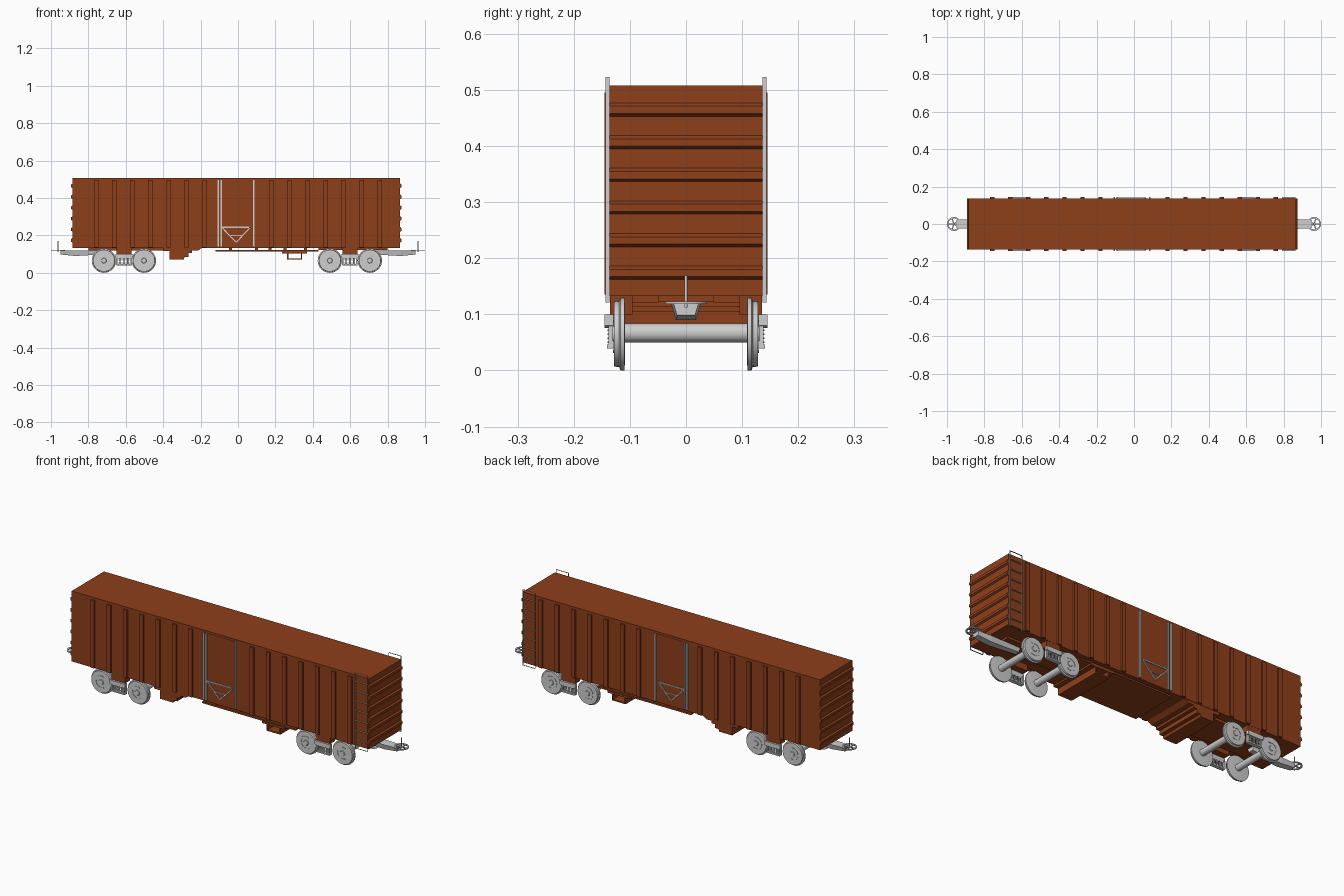
import bpy, bmesh, math
from mathutils import Vector, Matrix

if "Cube" in bpy.data.objects:
    bpy.data.objects.remove(bpy.data.objects["Cube"])


def material(name, rgb):
    m = bpy.data.materials.new(name)
    m.diffuse_color = (*rgb, 1)
    m.use_nodes = True
    m.node_tree.nodes["Principled BSDF"].inputs["Base Color"].default_value = m.diffuse_color
    return m


BROWN = material("rust brown paint", (0.27, 0.050, 0.011))
GREY = material("light grey metal", (0.62, 0.62, 0.62))


def box(bm, x0, x1, y0, y1, z0, z1):
    m = Matrix.Translation(((x0 + x1) / 2, (y0 + y1) / 2, (z0 + z1) / 2))
    m = m @ Matrix.Diagonal((abs(x1 - x0), abs(y1 - y0), abs(z1 - z0), 1))
    bmesh.ops.create_cube(bm, size=1, matrix=m)


def bar(bm, p, q, w, h):
    """Flat bar from p to q; w across, h along the third direction."""
    p, q = Vector(p), Vector(q)
    d = q - p
    m = Matrix.Translation((p + q) / 2) @ d.to_track_quat('X', 'Z').to_matrix().to_4x4()
    bmesh.ops.create_cube(bm, size=1, matrix=m @ Matrix.Diagonal((d.length, w, h, 1)))


def rod(bm, p, q, r, seg=6):
    p, q = Vector(p), Vector(q)
    d = q - p
    m = Matrix.Translation((p + q) / 2) @ d.to_track_quat('Z', 'Y').to_matrix().to_4x4()
    bmesh.ops.create_cone(bm, cap_ends=True, segments=seg, radius1=r, radius2=r,
                          depth=d.length, matrix=m)


def quad(bm, *pts):
    bm.faces.new([bm.verts.new(p) for p in pts])


def prism(bm, profile, y0, y1):
    """Extrude an (x, z) outline along y."""
    a = [bm.verts.new((x, y0, z)) for x, z in profile]
    b = [bm.verts.new((x, y1, z)) for x, z in profile]
    n = len(profile)
    bm.faces.new(a)
    bm.faces.new(b[::-1])
    for i in range(n):
        bm.faces.new((a[i], b[i], b[(i + 1) % n], a[(i + 1) % n]))


def lathe(bm, profile, cx, cz, seg=32):
    """Revolve an (r, y) outline about the y direction; both ends get capped."""
    rings = []
    for r, y in profile:
        rings.append([bm.verts.new((cx + r * math.cos(math.tau * i / seg), y,
                                    cz + r * math.sin(math.tau * i / seg))) for i in range(seg)])
    for a, b in zip(rings, rings[1:]):
        for i in range(seg):
            j = (i + 1) % seg
            bm.faces.new((a[i], a[j], b[j], b[i]))
    bm.faces.new(rings[0])
    bm.faces.new(rings[-1][::-1])


def finish(bm, name, mat, smooth=False):
    bmesh.ops.recalc_face_normals(bm, faces=bm.faces[:])
    me = bpy.data.meshes.new(name)
    bm.to_mesh(me)
    bm.free()
    me.materials.append(mat)
    ob = bpy.data.objects.new(name, me)
    bpy.context.collection.objects.link(ob)
    if smooth:
        bpy.ops.object.select_all(action='DESELECT')
        bpy.context.view_layer.objects.active = ob
        ob.select_set(True)
        bpy.ops.object.shade_smooth_by_angle(angle=math.radians(35))
    return ob


X0, X1, W, ZB, ZT = -0.885, 0.867, 0.136, 0.133, 0.508

# Body shell
bm = bmesh.new()
box(bm, X0, X1, -W, W, ZB, ZT)
finish(bm, "body", BROWN)

# Vertical side ribs
bm = bmesh.new()
for s in (-1, 1):
    for i in range(7):
        for sx in (-1, 1):
            x = sx * (0.18 + 0.0963 * i)
            box(bm, x - 0.011, x + 0.011, s * 0.13, s * 0.145, 0.135, 0.495)
finish(bm, "side_ribs", BROWN)

# Horizontal end ribs with sloped tops
bm = bmesh.new()
for x, s in ((X0, -1), (X1, 1)):
    for i in range(6):
        z = 0.465 - 0.0582 * i
        prism(bm, [(x - s * 0.003, z + 0.012), (x, z + 0.012), (x + s * 0.008, z + 0.006),
                   (x + s * 0.008, z - 0.007), (x, z - 0.012), (x - s * 0.003, z - 0.012)], -W, W)
finish(bm, "end_ribs", BROWN)

# Doors, with flat posts and lower bracing
for s, side in ((-1, "front"), (1, "back")):
    bm = bmesh.new()
    box(bm, -0.107, 0.085, s * 0.13, s * 0.1375, 0.137, 0.497)
    finish(bm, side + "_door", BROWN)
    bm = bmesh.new()
    for x in (-0.105, -0.089, 0.083):
        box(bm, x - 0.004, x + 0.004, s * 0.136, s * 0.144, 0.14, 0.495)
    y = s * 0.140
    box(bm, -0.085, 0.06, s * 0.136, s * 0.143, 0.240, 0.247)
    for x in (-0.082, 0.062):
        bar(bm, (x, y, 0.238), (-0.01, y, 0.163), 0.006, 0.006)
    box(bm, -0.05, 0.03, s * 0.136, s * 0.143, 0.196, 0.201)
    finish(bm, side + "_door_rods", GREY)

    # Ladder of thin strips at the right end, over the roof and down to a step
    bm = bmesh.new()
    ya, yb, a, b = s * 0.1365, s * 0.1435, 0.79, 0.863
    for x in (a, b):
        quad(bm, (x, ya, 0.121), (x, yb, 0.121), (x, yb, 0.523), (x, ya, 0.523))
    for z in [0.121, 0.523] + [0.165 + 0.052 * i for i in range(7)]:
        quad(bm, (a, ya, z), (b, ya, z), (b, yb, z), (a, yb, z))
    finish(bm, side + "_ladder", GREY)

# Underframe: sills, stepped box, floor pan and U-shaped carrier
bm = bmesh.new()
box(bm, -0.80, -0.22, -0.09, 0.09, 0.12, 0.136)
box(bm, 0.43, 0.80, -0.05, 0.05, 0.122, 0.136)
finish(bm, "centre_sill", BROWN)
bm = bmesh.new()
prism(bm, [(-0.40, 0.135), (-0.40, 0.117), (-0.365, 0.117), (-0.365, 0.072), (-0.29, 0.072),
           (-0.285, 0.085), (-0.265, 0.085), (-0.265, 0.105), (-0.245, 0.105), (-0.245, 0.118),
           (-0.215, 0.118), (-0.19, 0.135)], -0.134, 0.134)
finish(bm, "stepped_box", BROWN)
bm = bmesh.new()
box(bm, -0.12, 0.43, -0.13, 0.13, 0.113, 0.122)
for x in (-0.04, 0.10, 0.17, 0.25, 0.36):
    box(bm, x - 0.008, x + 0.008, -0.12, 0.12, 0.12, 0.135)
finish(bm, "floor_pan", BROWN)
bm = bmesh.new()
box(bm, 0.262, 0.343, -0.134, 0.134, 0.070, 0.077)
box(bm, 0.262, 0.269, -0.134, 0.134, 0.075, 0.115)
box(bm, 0.336, 0.343, -0.134, 0.134, 0.075, 0.115)
box(bm, 0.235, 0.37, -0.134, 0.134, 0.104, 0.115)
finish(bm, "hanging_carrier", BROWN)

# Bogies
WHEEL = [(0.055, 0.109), (0.065, 0.110), (0.065, 0.117), (0.059, 0.119), (0.058, 0.128),
         (0.014, 0.128), (0.012, 0.131)]
for cx, tag in ((-0.61, "left"), (0.598, "right")):
    bm = bmesh.new()
    for dx in (-0.107, 0.107):
        x = cx + dx
        lathe(bm, [(0.017, -0.112), (0.017, 0.112)], x, 0.067, 20)
        for s in (-1, 1):
            lathe(bm, [(r, s * y) for r, y in WHEEL], x, 0.065)
            # raised C-shaped rim on the wheel face
            arc = [[(x + r * math.cos(t), 0.065 + r * math.sin(t)) for r in (0.028, 0.034)]
                   for t in [math.radians(60 + 24 * k) for k in range(11)]]
            prism(bm, [p[0] for p in arc] + [p[1] for p in arc[::-1]], s * 0.127, s * 0.130)
    finish(bm, tag + "_wheelsets", GREY, True)

    bm = bmesh.new()
    for s in (-1, 1):
        # side frame: top beam, columns, spring plank
        prism(bm, [(cx - 0.045, 0.10), (cx + 0.045, 0.10), (cx + 0.045, 0.080), (cx + 0.03, 0.076),
                   (cx - 0.03, 0.076), (cx - 0.045, 0.080)], s * 0.129, s * 0.145)
        box(bm, cx - 0.040, cx + 0.040, s * 0.122, s * 0.141, 0.039, 0.046)
        for dx in (-0.038, 0.038):
            box(bm, cx + dx - 0.004, cx + dx + 0.004, s * 0.124, s * 0.138, 0.042, 0.085)
    finish(bm, tag + "_side_frames", GREY)

    # brown bearers tying the bogie to the floor
    bm = bmesh.new()
    for s in (-1, 1):
        box(bm, cx - 0.04, cx + 0.04, s * 0.095, s * 0.135, 0.10, 0.134)
    finish(bm, tag + "_bearers", BROWN)

    bm = bmesh.new()
    for s in (-1, 1):
        for dx in (-0.021, 0, 0.021):
            x, y = cx + dx, s * 0.132
            rod(bm, (x, y, 0.044), (x, y, 0.078), 0.0035, 8)
            for k in range(4):
                rod(bm, (x, y, 0.049 + 0.007 * k), (x, y, 0.052 + 0.007 * k), 0.008, 10)
    finish(bm, tag + "_springs", GREY, True)

# Couplers: tapered draw bar, flat horizontal ring with spokes, upright pin
for s, tag in ((-1, "left"), (1, "right")):
    bm = bmesh.new()
    rings = []
    for x, wt, wb, zt, zb in ((0.70, 0.020, 0.014, 0.120, 0.100), (0.80, 0.022, 0.016, 0.120, 0.094),
                              (0.87, 0.026, 0.018, 0.118, 0.090), (0.95, 0.022, 0.016, 0.118, 0.098)):
        rings.append([bm.verts.new((s * x, y, z)) for y, z in
                      ((-wt, zt), (wt, zt), (wb, zb), (-wb, zb))])
    for a, b in zip(rings, rings[1:]):
        for i in range(4):
            bm.faces.new((a[i], a[(i + 1) % 4], b[(i + 1) % 4], b[i]))
    bm.faces.new(rings[0])
    bm.faces.new(rings[-1])
    finish(bm, tag + "_draw_bar", GREY)

    bm = bmesh.new()
    cx = s * 0.963
    section = ((0.029, 0.118), (0.037, 0.118), (0.037, 0.123), (0.029, 0.123))
    rings = [[bm.verts.new((cx + r * math.cos(math.tau * k / 28), r * math.sin(math.tau * k / 28), z))
              for r, z in section] for k in range(28)]
    for k in range(28):
        a, b = rings[k], rings[(k + 1) % 28]
        for i in range(4):
            bm.faces.new((a[i], a[(i + 1) % 4], b[(i + 1) % 4], b[i]))
    for k in range(5):
        t = math.tau * k / 5 + (0 if s > 0 else math.pi)
        bar(bm, (cx, 0, 0.1205), (cx + 0.03 * math.cos(t), 0.03 * math.sin(t), 0.1205), 0.006, 0.004)
    rod(bm, (cx, 0, 0.112), (cx, 0, 0.169), 0.003, 12)
    finish(bm, tag + "_coupler_ring", GREY, True)
